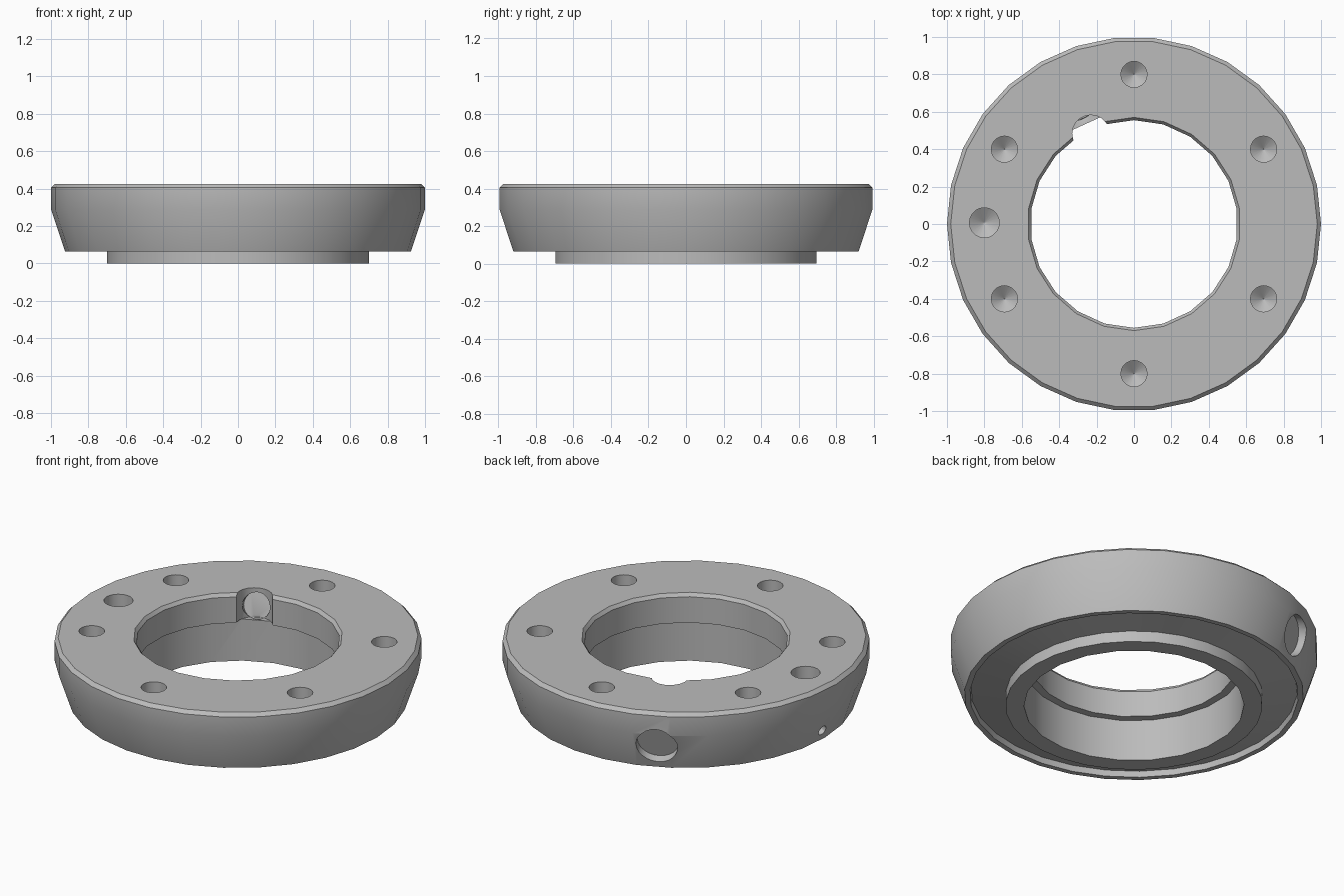
import bpy, bmesh
from math import cos, sin, pi, radians
from mathutils import Matrix, Vector

default = bpy.data.objects.get("Cube")
if default:
    bpy.data.objects.remove(default, do_unlink=True)

steel = bpy.data.materials.new("plain_grey")
steel.use_nodes = True
grey = (0.5, 0.5, 0.5, 1)
steel.diffuse_color = grey
steel.node_tree.nodes["Principled BSDF"].inputs["Base Color"].default_value = grey


def lathe(name, profile, sides, phase=0.0, matrix=Matrix()):
    """Closed turned solid from (radius, height) points, bottom to top."""
    bm = bmesh.new()
    rings = []
    for r, z in profile:
        rings.append([bm.verts.new((r * cos(phase + 2 * pi * i / sides),
                                    r * sin(phase + 2 * pi * i / sides), z))
                      for i in range(sides)])
    for low, high in zip(rings, rings[1:]):
        for i in range(sides):
            j = (i + 1) % sides
            bm.faces.new((low[i], low[j], high[j], high[i]))
    bm.faces.new(rings[0][::-1])
    bm.faces.new(rings[-1])
    bmesh.ops.recalc_face_normals(bm, faces=bm.faces)
    mesh = bpy.data.meshes.new(name)
    bm.to_mesh(mesh)
    bm.free()
    mesh.materials.append(steel)
    obj = bpy.data.objects.new(name, mesh)
    obj.matrix_world = matrix
    bpy.context.collection.objects.link(obj)
    return obj


def cut(body, cutter):
    """Subtract the cutter, then discard it."""
    cutter.hide_render = True
    bpy.context.view_layer.objects.active = body
    mod = body.modifiers.new("cut", "BOOLEAN")
    mod.operation = "DIFFERENCE"
    mod.solver = "EXACT"
    mod.object = cutter
    bpy.ops.object.modifier_apply(modifier=mod.name)
    bpy.data.objects.remove(cutter, do_unlink=True)


def polar(radius, angle, z=0.0):
    return Vector((radius * cos(angle), radius * sin(angle), z))


def along(point, direction):
    """Matrix placing local z along the direction at the point."""
    return Matrix.Translation(point) @ direction.to_track_quat("Z", "Y").to_matrix().to_4x4()


# Turned ring: collar, undercut floor, thin lower rim, flared side, chamfered top
ring = lathe("flanged_ring", [(0.70, 0), (0.70, 0.065), (0.89, 0.10), (0.895, 0.065),
                              (0.925, 0.065), (1.0, 0.29), (1.0, 0.405), (0.98, 0.425)], 30)

# Stepped centre bore with chamfered mouth
cut(ring, lathe("bore_cutter", [(0.60, -0.1), (0.60, 0.25), (0.555, 0.25), (0.555, 0.405),
                                (0.57, 0.425), (0.57, 0.5)], 22, pi / 22))

# Six drilled holes and one larger hole in the top face, with conical bottoms
holes = [(30 + 60 * i, 0.07) for i in range(6)] + [(179.5, 0.08)]
for angle, r in holes:
    drill = [(0.002, 0.19), (r, 0.24), (r, 0.5)]
    cut(ring, lathe("drill_cutter", drill, 20, 0, Matrix.Translation(polar(0.8, radians(angle)))))

# Vertical half-round notch in the bore
side = radians(115.5)
cut(ring, lathe("notch_cutter", [(0.1, 0.25), (0.1, 0.5)], 20, 0,
                Matrix.Translation(polar(0.535, side))))

# Inclined blind hole, square to the flared side, with a smaller inner seat
tilt = radians(18)
axis = Vector((cos(side) * cos(tilt), sin(side) * cos(tilt), -sin(tilt)))
cut(ring, lathe("side_hole_cutter", [(0.115, -0.05), (0.115, 0.2)], 24, 0,
                along(polar(0.97, side, 0.21), axis)))
cut(ring, lathe("seat_cutter", [(0.077, -0.1), (0.077, 0.02)], 24, 0,
                along(polar(0.63, side, 0.32), axis)))

# Small dimple low on the flared side
edge = radians(177)
cut(ring, lathe("dimple_cutter", [(0.03, -0.03), (0.03, 0.1)], 12, 0,
                along(polar(0.945, edge, 0.13), polar(1, edge, -0.33))))

# Smooth walls with crisp edges
bpy.ops.object.select_all(action="DESELECT")
ring.select_set(True)
bpy.context.view_layer.objects.active = ring
bpy.ops.object.shade_smooth_by_angle(angle=radians(30))
